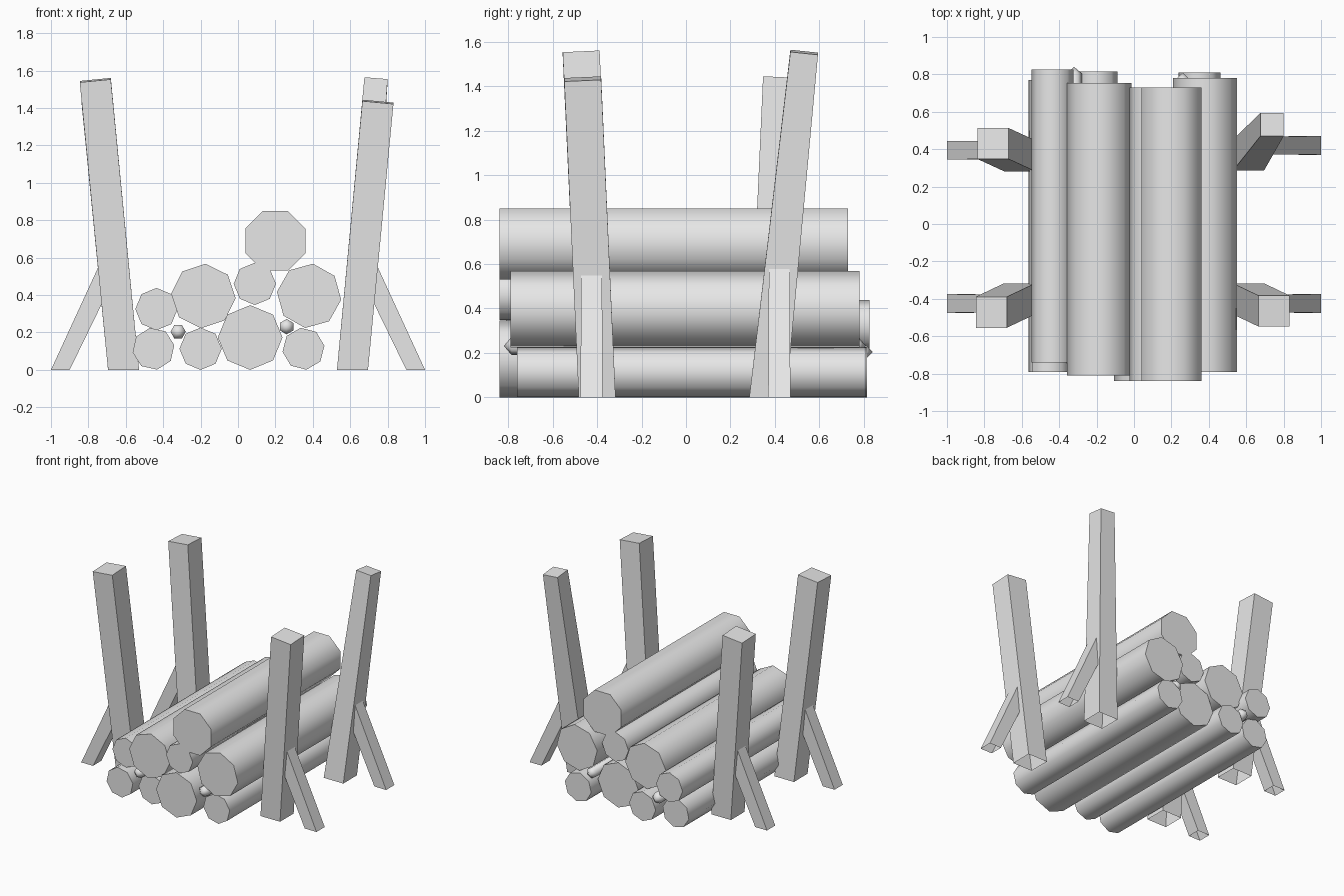
import bpy
import bmesh
from math import radians, cos, sin, pi
from mathutils import Vector

cube = bpy.data.objects.get("Cube")
if cube:
    bpy.data.objects.remove(cube, do_unlink=True)

wood = bpy.data.materials.new("pale_grey")
wood.use_nodes = True
GREY = (0.8, 0.8, 0.8, 1)
wood.diffuse_color = GREY
wood.node_tree.nodes["Principled BSDF"].inputs["Base Color"].default_value = GREY


def finish(bm, name, smooth=False):
    bmesh.ops.recalc_face_normals(bm, faces=bm.faces)
    mesh = bpy.data.meshes.new(name)
    bm.to_mesh(mesh)
    bm.free()
    mesh.materials.append(wood)
    obj = bpy.data.objects.new(name, mesh)
    bpy.context.collection.objects.link(obj)
    if smooth:
        bpy.ops.object.select_all(action="DESELECT")
        obj.select_set(True)
        bpy.context.view_layer.objects.active = obj
        bpy.ops.object.shade_smooth_by_angle(angle=radians(50))
    return obj


def log(name, x, z, radius, y0, y1, turn, sides=8, tip=0):
    """Prism along y; a tip above zero gives pointed ends."""
    bm = bmesh.new()
    rings = []
    for y in (y0 + tip, y1 - tip):
        angles = [radians(turn) + 2 * pi * i / sides for i in range(sides)]
        rings.append([bm.verts.new((x + radius * cos(a), y, z + radius * sin(a)))
                      for a in angles])
    for i in range(sides):
        j = (i + 1) % sides
        bm.faces.new((rings[0][i], rings[0][j], rings[1][j], rings[1][i]))
    for ring, y in zip(rings, (y0, y1)):
        if tip:
            point = bm.verts.new((x, y, z))
            for i in range(sides):
                bm.faces.new((ring[i], ring[(i + 1) % sides], point))
        else:
            bm.faces.new(ring)
    finish(bm, name, smooth=True)


def beam(name, foot, head, foot_half, head_half):
    """Leaning square beam, cut level and open at the ground, square at its head."""
    foot, head = Vector(foot), Vector(head)
    lean = (head - foot) / (head.z - foot.z)
    bm = bmesh.new()
    low, high = [], []
    for sx, sy in ((-1, -1), (1, -1), (1, 1), (-1, 1)):
        low.append(bm.verts.new(foot + Vector((sx * foot_half, sy * foot_half, 0))))
        dx, dy = sx * head_half, sy * head_half
        high.append(bm.verts.new(head + Vector((dx, dy, -lean.x * dx - lean.y * dy))))
    for i in range(4):
        j = (i + 1) % 4
        bm.faces.new((low[i], low[j], high[j], high[i]))
    bm.faces.new(high)
    finish(bm, name)


# Stacked logs: name, x, z, radius, back and front ends, turn
SMALL, BIG = 0.113, 0.173
for args in (
    ("bottom_log_far_right", -0.452, 0.113, SMALL, -0.79, 0.77, 10),
    ("bottom_log_right", -0.2, 0.113, SMALL, -0.76, 0.815, 0),
    ("bottom_log_middle", 0.065, 0.173, BIG, -0.84, 0.73, 0),
    ("bottom_log_left", 0.35, 0.113, SMALL, -0.76, 0.81, 8),
    ("middle_log_far_right", -0.436, 0.325, SMALL, -0.74, 0.825, 0),
    ("middle_log_right", -0.185, 0.395, BIG, -0.81, 0.755, -4),
    ("middle_log_centre", 0.09, 0.46, SMALL, -0.84, 0.73, 0),
    ("middle_log_left", 0.38, 0.396, BIG, -0.79, 0.78, -7),
    ("top_log", 0.2, 0.69, BIG, -0.84, 0.73, 22.5),
):
    log(*args)

# Thin sticks wedged between the logs
log("right_stick", -0.32, 0.204, 0.041, -0.78, 0.84, 0, sides=6, tip=0.035)
log("left_stick", 0.26, 0.231, 0.041, -0.82, 0.81, 30, sides=6, tip=0.035)

# Leaning corner posts with an outer brace each
POST, TAPER = 0.083, 0.062
for corner, side, foot_y, head, head_half, brace_y in (
    ("front_right", -1, -0.4, (-0.763, -0.472, 1.549), POST, -0.425),
    ("front_left", 1, -0.4, (0.748, -0.465, 1.433), POST, -0.425),
    ("back_right", -1, 0.365, (-0.753, 0.43, 1.433), POST, 0.395),
    ("back_left", 1, 0.368, (0.738, 0.532, 1.553), TAPER, 0.42),
):
    beam(corner + "_post", (side * 0.612, foot_y, 0), head, POST, head_half)
    beam(corner + "_brace", (side * 0.95, brace_y, 0),
         (side * 0.685, brace_y, 0.56), 0.05, 0.047)
